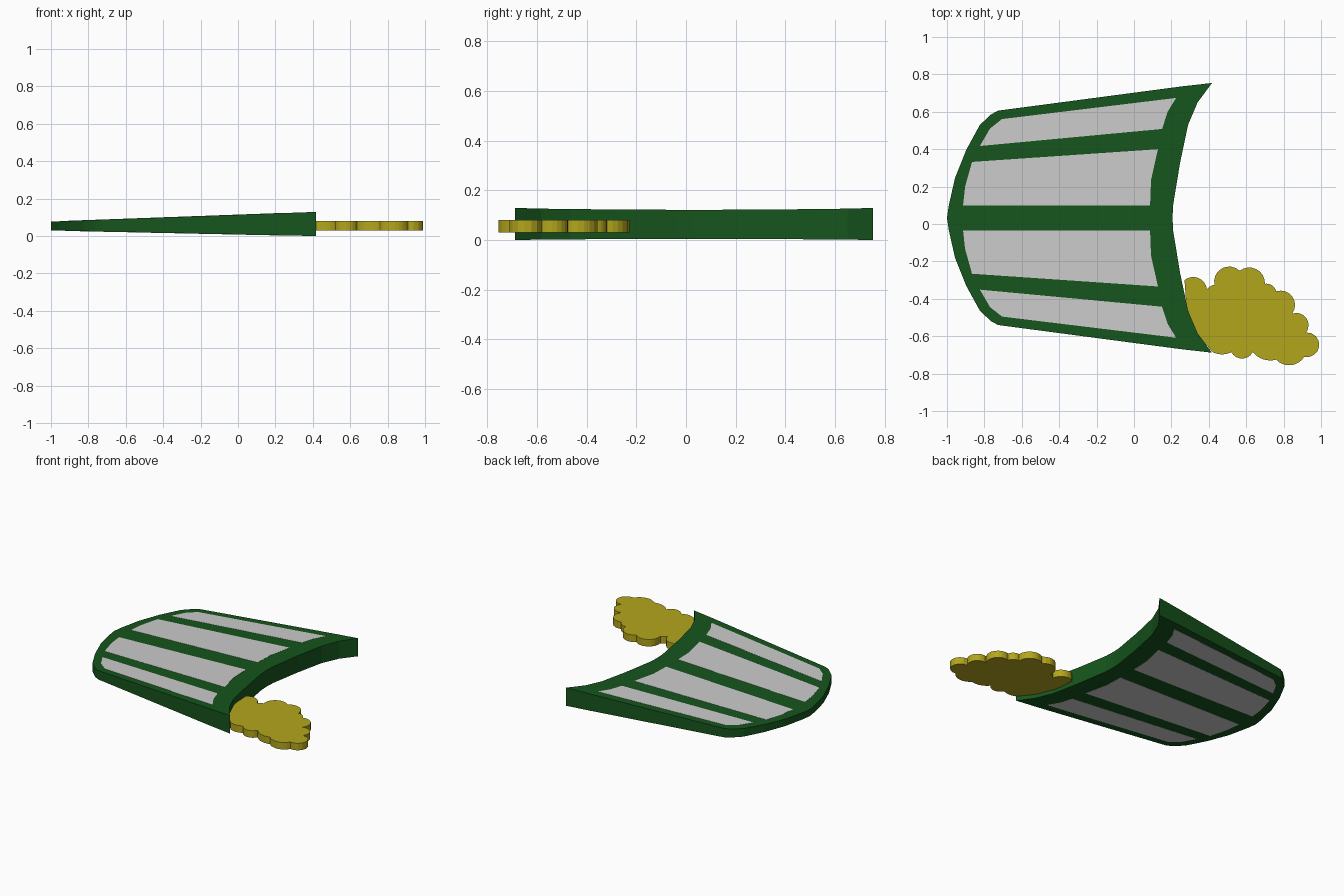
import bpy, bmesh, math
from mathutils import Vector

if "Cube" in bpy.data.objects:
    bpy.data.objects.remove(bpy.data.objects["Cube"])

CY = 0.033  # mirror line of the frame


def material(name, rgb):
    m = bpy.data.materials.new(name)
    m.diffuse_color = (*rgb, 1)
    m.use_nodes = True
    m.node_tree.nodes["Principled BSDF"].inputs["Base Color"].default_value = m.diffuse_color
    return m


def slab(name, outline, bottom, top, mat=None):
    """Closed slab over a flat outline; bottom and top give z at x."""
    bm = bmesh.new()
    lo = [bm.verts.new((x, y, bottom(x))) for x, y in outline]
    hi = [bm.verts.new((x, y, top(x))) for x, y in outline]
    bm.faces.new(lo[::-1])
    bm.faces.new(hi)
    n = len(outline)
    for i in range(n):
        j = (i + 1) % n
        bm.faces.new((lo[i], lo[j], hi[j], hi[i]))
    bmesh.ops.recalc_face_normals(bm, faces=bm.faces)
    me = bpy.data.meshes.new(name)
    bm.to_mesh(me)
    bm.free()
    ob = bpy.data.objects.new(name, me)
    bpy.context.collection.objects.link(ob)
    if mat:
        me.materials.append(mat)
    return ob


def flip(points):
    return [(x, 2 * CY - y) for x, y in points]


def wedge_bottom(x):
    return 0.03 - 0.0211 * (x + 1)


def wedge_top(x):
    return 0.0775 + 0.0365 * (x + 1)


green = material("dark_green", (0.008, 0.09, 0.012))
yellow = material("mustard", (0.45, 0.38, 0.012))

# Wedge-shaped fan frame
half = [(0.206, CY), (0.209, 0.10), (0.246, 0.326), (0.289, 0.53), (0.34, 0.65),
        (0.417, 0.754), (0.25, 0.735), (-0.727, 0.606), (-0.765, 0.585),
        (-0.824, 0.53), (-0.897, 0.396), (-0.957, 0.246), (-0.99, 0.10), (-1.0, CY)]
frame = slab("frame", half + flip(half[1:-1])[::-1], wedge_bottom, wedge_top, green)

# Four panels let into the frame
inner = [(0.086, 0.10), (0.091, 0.235), (0.128, 0.40), (-0.866, 0.332),
         (-0.903, 0.20), (-0.914, 0.10)]
outer = [(0.15, 0.508), (0.18, 0.60), (0.225, 0.674), (-0.706, 0.561),
         (-0.77, 0.51), (-0.824, 0.417)]
panels = {"inner_panel_back": inner, "inner_panel_front": flip(inner),
          "outer_panel_back": outer, "outer_panel_front": flip(outer)}
for name, pts in panels.items():
    p = slab(name, pts, lambda x: wedge_bottom(x) - 0.001, lambda x: wedge_top(x) + 0.001)
    cut = frame.modifiers.new(name + "_opening", "BOOLEAN")
    cut.operation = "DIFFERENCE"
    cut.solver = "EXACT"
    cut.object = p


# Scalloped cloud-shaped tuft: each entry is a cusp and the bulge of the arc after it
def arc(a, b, bulge, steps=8):
    a, b = Vector(a), Vector(b)
    chord = b - a
    if bulge == 0:
        return [tuple(a)]
    out = Vector((-chord.y, chord.x)).normalized()
    s = bulge * chord.length
    r = (chord.length ** 2 / 4 + s * s) / (2 * s)
    centre = (a + b) / 2 + out * (s - r)
    half_angle = 2 * math.atan(2 * bulge)
    pts = []
    for i in range(steps):
        t = half_angle * (2 * i / steps - 1)
        pts.append(tuple(centre + r * (out * math.cos(t)
                                       + chord.normalized() * math.sin(t))))
    return pts


cusps = [((0.27, -0.30), 0.3), ((0.39, -0.35), 0.1), ((0.43, -0.325), 0.37),
         ((0.565, -0.25), 0.32), ((0.70, -0.32), 0.2), ((0.76, -0.36), 0.37),
         ((0.845, -0.48), 0.38), ((0.92, -0.58), 0.58), ((0.91, -0.71), 0.25),
         ((0.76, -0.725), 0.15), ((0.635, -0.685), 0.3), ((0.52, -0.685), 0.12),
         ((0.42, -0.685), 0), ((0.33, -0.575), 0), ((0.28, -0.44), 0)]
outline = []
for i, (p, bulge) in enumerate(cusps):
    outline += arc(p, cusps[(i + 1) % len(cusps)][0], bulge)
slab("cloud_tuft", outline, lambda x: 0.03, lambda x: 0.08, yellow)
